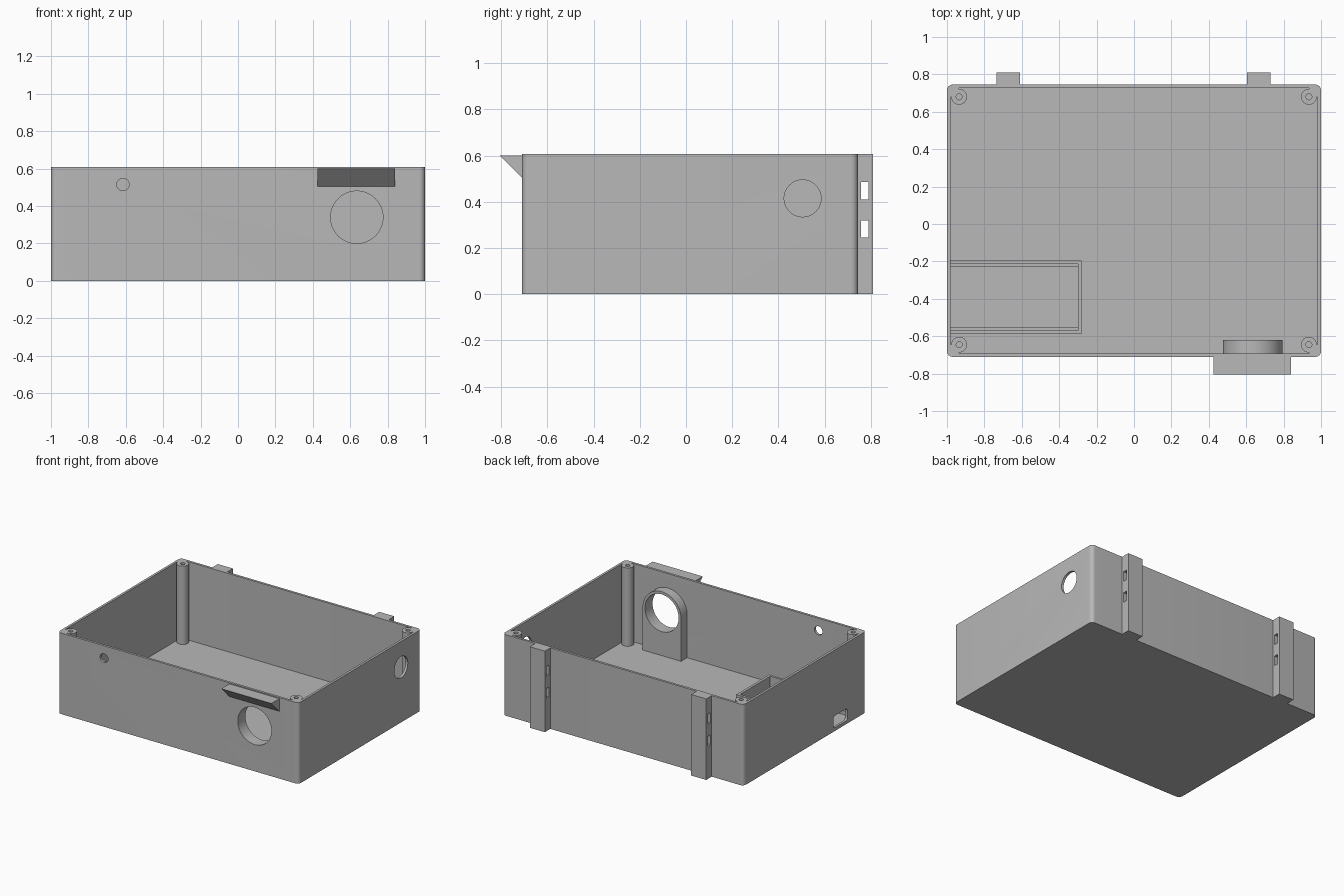
import bpy, bmesh, math

if "Cube" in bpy.data.objects:
    bpy.data.objects.remove(bpy.data.objects["Cube"])

grey = bpy.data.materials.new("plain grey")
grey.use_nodes = True
COLOUR = (0.48, 0.48, 0.48, 1)
grey.diffuse_color = COLOUR
grey.node_tree.nodes["Principled BSDF"].inputs["Base Color"].default_value = COLOUR

TOP = 0.608      # rim height
FRONT, BACK = -0.71, 0.745
WALL = 0.018
FLOOR = 0.02


def arc(cx, cy, r, start, end, steps):
    """Points along an arc, angles in degrees."""
    out = []
    for i in range(steps + 1):
        a = math.radians(start + (end - start) * i / steps)
        out.append((cx + r * math.cos(a), cy + r * math.sin(a)))
    return out


def circle(cx, cy, r, sides=48):
    return arc(cx, cy, r, 0, 360, sides)[:-1]


def rect(x0, x1, y0, y1):
    return [(x0, y0), (x1, y0), (x1, y1), (x0, y1)]


def round_rect(x0, x1, y0, y1, r, steps=8):
    return (arc(x1 - r, y1 - r, r, 0, 90, steps) + arc(x0 + r, y1 - r, r, 90, 180, steps)
            + arc(x0 + r, y0 + r, r, 180, 270, steps) + arc(x1 - r, y0 + r, r, 270, 360, steps))


def prism(name, outline, axis, lo, hi):
    """Extrude a flat outline along one axis."""
    place = {"x": lambda a, b, t: (t, a, b),
             "y": lambda a, b, t: (a, t, b),
             "z": lambda a, b, t: (a, b, t)}[axis]
    bm = bmesh.new()
    rings = [[bm.verts.new(place(a, b, t)) for a, b in outline] for t in (lo, hi)]
    bm.faces.new(rings[0])
    bm.faces.new(rings[1])
    n = len(outline)
    for i in range(n):
        j = (i + 1) % n
        bm.faces.new((rings[0][i], rings[0][j], rings[1][j], rings[1][i]))
    bmesh.ops.recalc_face_normals(bm, faces=bm.faces)
    mesh = bpy.data.meshes.new(name)
    bm.to_mesh(mesh)
    bm.free()
    mesh.materials.append(grey)
    ob = bpy.data.objects.new(name, mesh)
    bpy.context.collection.objects.link(ob)
    return ob


def activate(ob):
    bpy.ops.object.select_all(action="DESELECT")
    ob.select_set(True)
    bpy.context.view_layer.objects.active = ob


def cut(ob, outline, axis, lo, hi):
    """Remove a prism from an object."""
    cutter = prism("cutter", outline, axis, lo, hi)
    cutter.hide_render = True
    mod = ob.modifiers.new("cut", "BOOLEAN")
    mod.operation = "DIFFERENCE"
    mod.solver = "EXACT"
    mod.object = cutter
    activate(ob)
    bpy.ops.object.modifier_apply(modifier=mod.name)
    bpy.data.objects.remove(cutter)


def finish(ob):
    activate(ob)
    bpy.ops.object.shade_smooth_by_angle(angle=math.radians(30))


parts = []

# Open case with rounded upright corners
case = prism("case", round_rect(-1, 1, FRONT, BACK, 0.03), "z", 0, TOP)
cut(case, round_rect(-1 + WALL, 1 - WALL, FRONT + WALL, BACK - WALL, 0.014), "z", FLOOR, 1)
parts.append(case)

# Openings in the front, right and left walls
PORT_X, PORT_Z, PORT_R = 0.635, 0.34, 0.14
cut(case, circle(PORT_X, PORT_Z, PORT_R), "y", -0.8, -0.6)
cut(case, circle(-0.615, 0.515, 0.033, 32), "y", -0.8, -0.6)
cut(case, circle(0.505, 0.415, 0.08), "x", 0.9, 1.1)
cut(case, round_rect(-0.485, -0.32, 0.025, 0.115, 0.02), "x", -1.1, -0.9)

# Arched collar behind the large front opening
collar_r = 0.16
arch = [(PORT_X - collar_r, 0.01), (PORT_X + collar_r, 0.01)]
arch += arc(PORT_X, PORT_Z, collar_r, 0, 180, 32)
collar = prism("front_collar", arch, "y", FRONT + 0.01, -0.62)
cut(collar, circle(PORT_X, PORT_Z, PORT_R), "y", -0.8, -0.5)
parts.append(collar)

# Wedge shaped hood above the large front opening
hood = [(FRONT + 0.01, 0.6), (-0.805, 0.6), (FRONT, 0.505), (FRONT + 0.01, 0.505)]
parts.append(prism("front_hood", hood, "x", 0.425, 0.84))

# Screw posts joined to the four corners
for sx, side in ((-1, "right"), (1, "left")):
    for sy, cy, end in ((-1, -0.645, "front"), (1, 0.68, "back")):
        web = 0.053
        shape = arc(0, 0, 0.042, 90, 360, 24) + [(web, 0), (web, web), (0, web)]
        outline = [(sx * (0.935 + a), cy + sy * b) for a, b in shape]
        post = prism(f"{end}_{side}_post", outline, "z", 0.01, TOP)
        cut(post, circle(sx * 0.935, cy, 0.016, 24), "z", 0.2, 1)
        parts.append(post)

# Low tray for a board, open towards the right wall, with support ledges
tray = prism("board_tray", rect(-0.99, -0.28, -0.588, -0.195), "z", 0.01, 0.135)
cut(tray, rect(-1.1, -0.3, -0.57, -0.213), "z", 0.05, 1)
cut(tray, rect(-1.1, -0.3, -0.552, -0.231), "z", FLOOR, 1)
parts.append(tray)

# Slotted strap brackets on the back
for x0, side in ((-0.735, "right"), (0.605, "left")):
    bracket = prism(f"{side}_bracket", rect(x0, x0 + 0.125, BACK - 0.008, 0.81), "z", 0, TOP)
    for z0 in (0.245, 0.41):
        cut(bracket, rect(0.758, 0.79, z0, z0 + 0.075), "x", x0 - 0.1, x0 + 0.3)
    parts.append(bracket)

for part in parts:
    finish(part)
